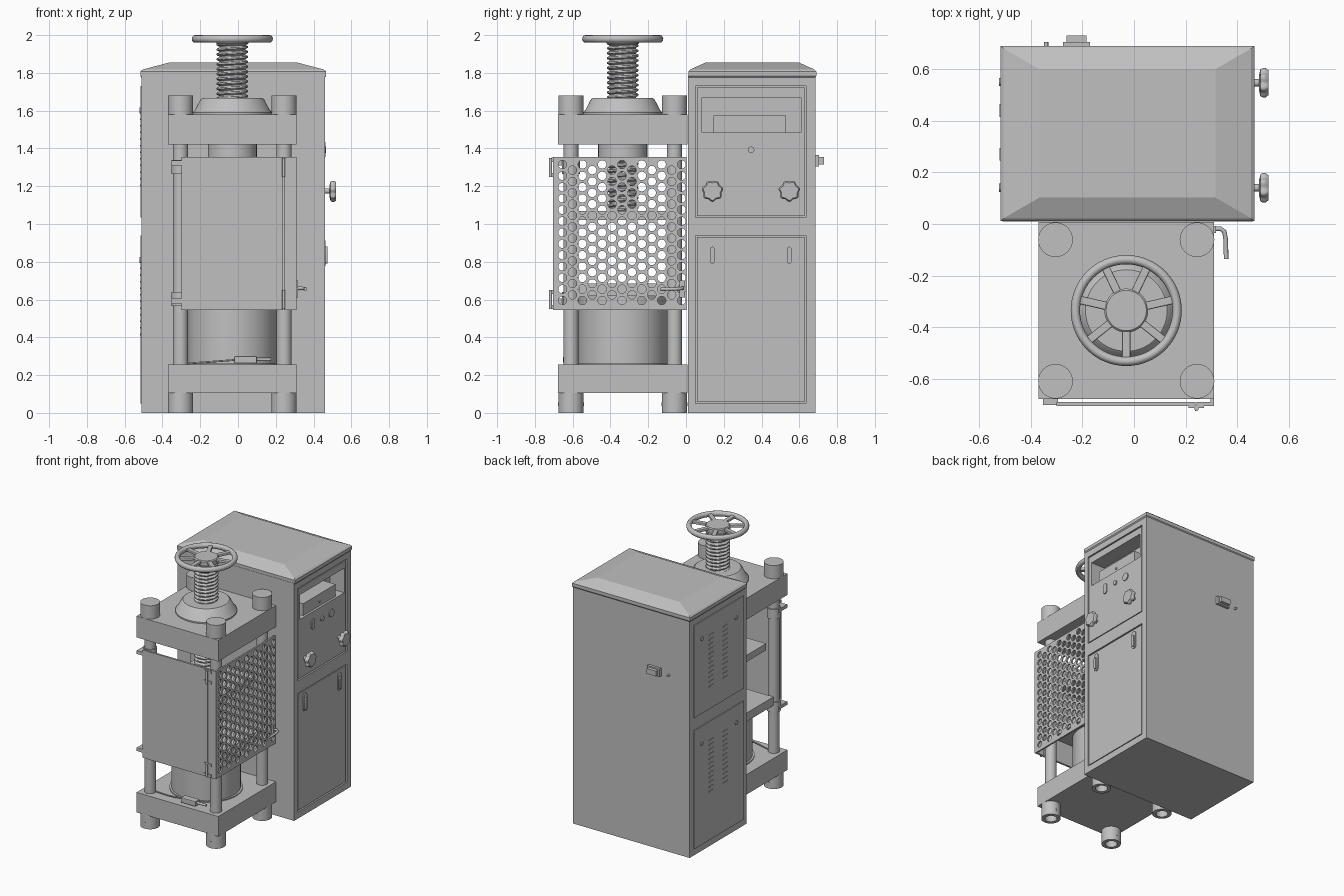
import bpy, bmesh, math
from mathutils import Vector, Matrix

if "Cube" in bpy.data.objects:
    bpy.data.objects.remove(bpy.data.objects["Cube"], do_unlink=True)

grey = bpy.data.materials.new("light grey paint")
grey.use_nodes = True
GREY = (0.53, 0.53, 0.53, 1)
grey.diffuse_color = GREY
grey.node_tree.nodes["Principled BSDF"].inputs["Base Color"].default_value = GREY

CX, CY = -0.03, -0.335          # press axis
COLS = [(CX + sx * 0.274, CY + sy * 0.274) for sx in (-1, 1) for sy in (-1, 1)]
AXES = {"x": Matrix.Rotation(math.pi / 2, 4, "Y"),
        "y": Matrix.Rotation(-math.pi / 2, 4, "X"), "z": Matrix()}


def finish(name, bm, smooth=False):
    bmesh.ops.recalc_face_normals(bm, faces=bm.faces)
    me = bpy.data.meshes.new(name)
    bm.to_mesh(me)
    bm.free()
    me.materials.append(grey)
    ob = bpy.data.objects.new(name, me)
    bpy.context.collection.objects.link(ob)
    if smooth:
        bpy.ops.object.select_all(action="DESELECT")
        ob.select_set(True)
        bpy.context.view_layer.objects.active = ob
        bpy.ops.object.shade_smooth_by_angle(angle=math.radians(35))
    return ob


def box(name, x, y, z, bevel=0):
    bm = bmesh.new()
    lo, hi = Vector((x[0], y[0], z[0])), Vector((x[1], y[1], z[1]))
    bmesh.ops.create_cube(bm, size=1)
    for v in bm.verts:
        v.co = (lo + hi) / 2 + v.co * (hi - lo)
    if bevel:
        bmesh.ops.bevel(bm, geom=bm.edges[:], offset=bevel, segments=2, profile=0.5, affect="EDGES")
    return finish(name, bm)


def lathe(name, profile, at, axis="z", n=40, closed=False, lobes=0, depth=0):
    """Spin (radius, height) points around an axis; lobes ripple the radius."""
    bm = bmesh.new()
    rings = []
    for r, h in profile:
        ring = []
        for i in range(n):
            a = math.tau * i / n
            q = r * (1 - depth * (0.5 - 0.5 * math.cos(lobes * a)))
            ring.append(bm.verts.new((q * math.cos(a), q * math.sin(a), h)))
        rings.append(ring)
    pairs = list(zip(rings, rings[1:])) + ([(rings[-1], rings[0])] if closed else [])
    for a, b in pairs:
        for i in range(n):
            bm.faces.new((a[i], a[(i + 1) % n], b[(i + 1) % n], b[i]))
    if not closed:
        bm.faces.new(rings[0])
        bm.faces.new(rings[-1])
    bm.transform(Matrix.Translation(at) @ AXES[axis])
    return finish(name, bm, True)


def rod(name, r, a, b, at, axis="z", n=32):
    return lathe(name, [(r, a), (r, b)], at, axis, n)


def pipe(name, points, radius):
    cu = bpy.data.curves.new(name, "CURVE")
    cu.dimensions = "3D"
    cu.bevel_depth, cu.bevel_resolution, cu.use_fill_caps = radius, 3, True
    sp = cu.splines.new("POLY")
    sp.points.add(len(points) - 1)
    for p, co in zip(sp.points, points):
        p.co = (*co, 1)
    cu.materials.append(grey)
    ob = bpy.data.objects.new(name, cu)
    bpy.context.collection.objects.link(ob)


def pill(name, y, z, w, h, x0, x1):
    """Upright rounded plate on the control side."""
    bm = bmesh.new()
    vs = []
    for i in range(24):
        a = math.tau * (i + 0.5) / 24
        up = (h - w) / 2 * (1 if math.sin(a) > 0 else -1)
        vs.append(bm.verts.new((x0, y + w / 2 * math.cos(a), z + up + w / 2 * math.sin(a))))
    out = bmesh.ops.extrude_face_region(bm, geom=[bm.faces.new(vs)])["geom"]
    bmesh.ops.translate(bm, vec=(x1 - x0, 0, 0), verts=[v for v in out if isinstance(v, bmesh.types.BMVert)])
    return finish(name, bm, True)


def cut(target, cutter):
    cutter.hide_render = True
    mod = target.modifiers.new("cut", "BOOLEAN")
    mod.operation, mod.solver, mod.object = "DIFFERENCE", "EXACT", cutter
    bpy.context.view_layer.objects.active = target
    bpy.ops.object.modifier_apply(modifier=mod.name)
    bpy.data.objects.remove(cutter, do_unlink=True)


# Cabinet body with door pockets and instrument recess
body = box("cabinet_body", (-0.51, 0.46), (0.01, 0.685), (0, 1.785))
DOORS = {"upper": (1.035, 1.73), "lower": (0.05, 0.94)}
for z in DOORS.values():
    cut(body, box("cutter", (0.445, 0.6), (0.05, 0.635), z))
cut(body, box("cutter", (0.34, 0.6), (0.085, 0.61), (1.485, 1.67)))
for key, (a, b) in DOORS.items():
    panel = box(key + "_control_door", (0.44, 0.457), (0.058, 0.627), (a + 0.008, b - 0.008))
    if key == "upper":
        cut(panel, box("cutter", (0.3, 0.6), (0.085, 0.61), (1.485, 1.67)))
    # Opposite service panels with louvres and locks
    box(key + "_service_panel", (-0.516, -0.505), (0.05, 0.64), (a, b))
    for y in (0.14, 0.55):
        rod("service_lock", 0.016, -0.522, -0.51, (0, y, b - 0.13), "x", 16)
    for y in (0.27, 0.44):
        for i in range(12):
            z = b - 0.14 - i * 0.035
            box("louvre", (-0.52, -0.51), (y - 0.025, y + 0.025), (z - 0.004, z + 0.004))

# Lid: rim, then a hipped top
bm = bmesh.new()
loops = []
for d, e, z in ((0.006, 0.006, 1.775), (0, 0, 1.783), (0, 0, 1.808), (0.012, 0.01, 1.818), (0.15, 0.09, 1.854)):
    x0, x1, y0, y1 = -0.517 + d, 0.466 - d, 0.012 + e, 0.69 - e
    loops.append([bm.verts.new(c) for c in ((x0, y0, z), (x1, y0, z), (x1, y1, z), (x0, y1, z))])
for p, q in zip(loops, loops[1:]):
    for i in range(4):
        bm.faces.new((p[i], p[(i + 1) % 4], q[(i + 1) % 4], q[i]))
bm.faces.new(loops[0])
bm.faces.new(loops[-1])
finish("cabinet_lid", bm)

# Controls
box("meter_housing", (0.34, 0.44), (0.145, 0.53), (1.485, 1.575))
rod("meter_button", 0.008, 0.44, 0.446, (0, 0.335, 1.52), "x", 16)
pill("rocker_switch", 0.235, 1.395, 0.04, 0.08, 0.45, 0.464)
rod("push_button", 0.017, 0.45, 0.466, (0, 0.345, 1.393), "x")
rod("indicator_lamp", 0.029, 0.45, 0.464, (0, 0.455, 1.393), "x")
for y in (0.14, 0.547):
    rod("valve_stem", 0.014, 0.45, 0.49, (0, y, 1.175), "x", 20)
    lathe("valve_knob", [(0.03, 0.484), (0.054, 0.49), (0.058, 0.498), (0.058, 0.51), (0.05, 0.52)],
          (0, y, 1.175), "x", 56, lobes=7, depth=0.16)
    pill("door_pull_plate", y, 0.845, 0.042, 0.135, 0.45, 0.464)
    pill("door_pull_grip", y, 0.835, 0.022, 0.09, 0.46, 0.474)

# Rear power socket
box("socket_base", (-0.275, -0.17), (0.68, 0.705), (1.305, 1.365))
box("socket_plug", (-0.262, -0.183), (0.7, 0.73), (1.315, 1.355))
rod("earth_stud", 0.008, 0.68, 0.705, (-0.34, 0, 1.33), "y", 12)

# Press frame
for name, z in (("base_block", (0.105, 0.255)), ("crosshead", (1.42, 1.58))):
    box(name, (CX - 0.34, CX + 0.34), (CY - 0.342, CY + 0.342), z)
for x, y in COLS:
    rod("column", 0.04, 0.25, 1.43, (x, y, 0))
    rod("column_nut", 0.067, 1.575, 1.68, (x, y, 0))
    lathe("foot", [(0.067, 0.106), (0.067, 0), (0.042, 0), (0.042, 0.05), (0.02, 0.05), (0.02, 0.106)],
          (x, y, 0), closed=True)
    rod("foot_screw", 0.009, -0.069, 0.069, (x, y, 0.045), "y", 12)

# Ram, platens and boss
rod("ram_cylinder", 0.236, 0.25, 0.62, (CX, CY, 0), n=56)
rod("ram_collar", 0.25, 0.25, 0.262, (CX, CY, 0), n=56)
box("lower_platen", (CX - 0.3, CX + 0.3), (CY - 0.232, CY + 0.232), (0.62, 0.685))
box("upper_platen", (CX - 0.24, CX + 0.24), (CY - 0.232, CY + 0.232), (1.02, 1.07))
rod("crosshead_boss", 0.13, 1.345, 1.43, (CX, CY, 0))
lathe("screw_flange", [(0.21, 1.575), (0.21, 1.59), (0.198, 1.603), (0.168, 1.66), (0.158, 1.668), (0.1, 1.668)],
      (CX, CY, 0), n=56)

# Threaded screw: radius follows a helix
bm = bmesh.new()
N, PITCH, Z0, Z1 = 32, 0.026, 1.06, 1.955
rings = []
steps = int((Z1 - Z0) / PITCH * 8)
for k in range(steps + 1):
    z = Z0 + (Z1 - Z0) * k / steps
    ring = []
    for i in range(N):
        phase = (z / PITCH - i / N) % 1
        r = 0.083 - 0.014 * min(1, max(0, abs(phase - 0.5) * 4 - 0.7))
        a = math.tau * i / N
        ring.append(bm.verts.new((CX + r * math.cos(a), CY + r * math.sin(a), z)))
    rings.append(ring)
for p, q in zip(rings, rings[1:]):
    for i in range(N):
        bm.faces.new((p[i], p[(i + 1) % N], q[(i + 1) % N], q[i]))
finish("lead_screw", bm, True)

# Handwheel
rim = [(0.197 + 0.018 * math.cos(math.tau * i / 12), 1.98 + 0.02 * math.sin(math.tau * i / 12)) for i in range(12)]
lathe("wheel_rim", rim, (CX, CY, 0), n=64, closed=True)
lathe("wheel_hub", [(0.07, 1.945), (0.085, 1.955), (0.085, 1.985), (0.078, 1.992)], (CX, CY, 0))
for i in range(7):
    spoke = box("wheel_spoke", (0.075, 0.19), (-0.016, 0.016), (1.968, 1.988), 0.005)
    spoke.data.transform(Matrix.Translation((CX, CY, 0)) @ Matrix.Rotation(math.tau * (i + 0.25) / 7, 4, "Z"))

# Guards: solid front door and perforated side door
GZ = (0.545, 1.355)
box("front_guard", (-0.3, 0.238), (-0.705, -0.69), GZ)
box("side_guard_flange", (0.243, 0.31), (-0.705, -0.69), GZ)
bm = bmesh.new()
W, H, R, X = 0.0525, 0.06, 0.0225, 0.303


def quad(y0, y1, z0, z1):
    bm.faces.new([bm.verts.new((X, *c)) for c in ((y0, z0), (y1, z0), (y1, z1), (y0, z1))])


Y0, ZB, ZT = -0.68, 0.565, 1.345
for c in range(13):
    y, odd = Y0 + c * W, c % 2
    z = ZB + odd * H / 2
    quad(y, y + W, GZ[0], z)
    for k in range(13 - odd):
        mid = (y + W / 2, z + H / 2)
        inner, outer = [], []
        for i in range(16):
            co, si = math.cos(math.tau * i / 16), math.sin(math.tau * i / 16)
            m = max(abs(co), abs(si))
            inner.append(bm.verts.new((X, mid[0] + R * co, mid[1] + R * si)))
            outer.append(bm.verts.new((X, mid[0] + W / 2 * co / m, mid[1] + H / 2 * si / m)))
        for i in range(16):
            j = (i + 1) % 16
            bm.faces.new((inner[i], outer[i], outer[j], inner[j]))
        z += H
    quad(y, y + W, z, GZ[1])
quad(-0.705, Y0, *GZ)
bmesh.ops.remove_doubles(bm, verts=bm.verts, dist=0.0002)
mesh_door = finish("side_guard_mesh", bm)
mod = mesh_door.modifiers.new("thickness", "SOLIDIFY")
mod.thickness, mod.offset = 0.012, 0

# Guard hinges, column clamps and latch
for z in (0.6, 1.3):
    rod("hinge_pin", 0.008, z - 0.05, z + 0.05, (0.242, -0.717, 0), n=16)
    for s in (-1, 1):
        box("hinge_leaf", (0.212, 0.272), (-0.712, -0.703), (z + s * 0.04 - 0.011, z + s * 0.04 + 0.011))
    box("column_clamp", (-0.352, -0.295), (-0.7, -0.6), (z - 0.02 + 0.03 * (z > 1), z + 0.005 + 0.03 * (z > 1)))
    rod("clamp_collar", 0.048, z - 0.035, z + 0.04, (*COLS[0], 0))
pipe("latch_lever", [(0.3, -0.02, 0.66), (0.335, -0.018, 0.66), (0.35, -0.03, 0.658), (0.355, -0.06, 0.656),
                     (0.357, -0.135, 0.655)], 0.009)
box("latch_plate", (0.3, 0.318), (-0.035, -0.008), (0.61, 0.7))

# Limit switch and its cable on the base
box("limit_switch", (-0.02, 0.1), (-0.65, -0.6), (0.262, 0.3), 0.004)
rod("switch_plunger", 0.009, 0.1, 0.175, (0, -0.625, 0.283), "x", 16)
pipe("switch_cable", [(-0.02, -0.625, 0.28), (-0.15, -0.62, 0.27), (-0.26, -0.6, 0.262)], 0.005)
